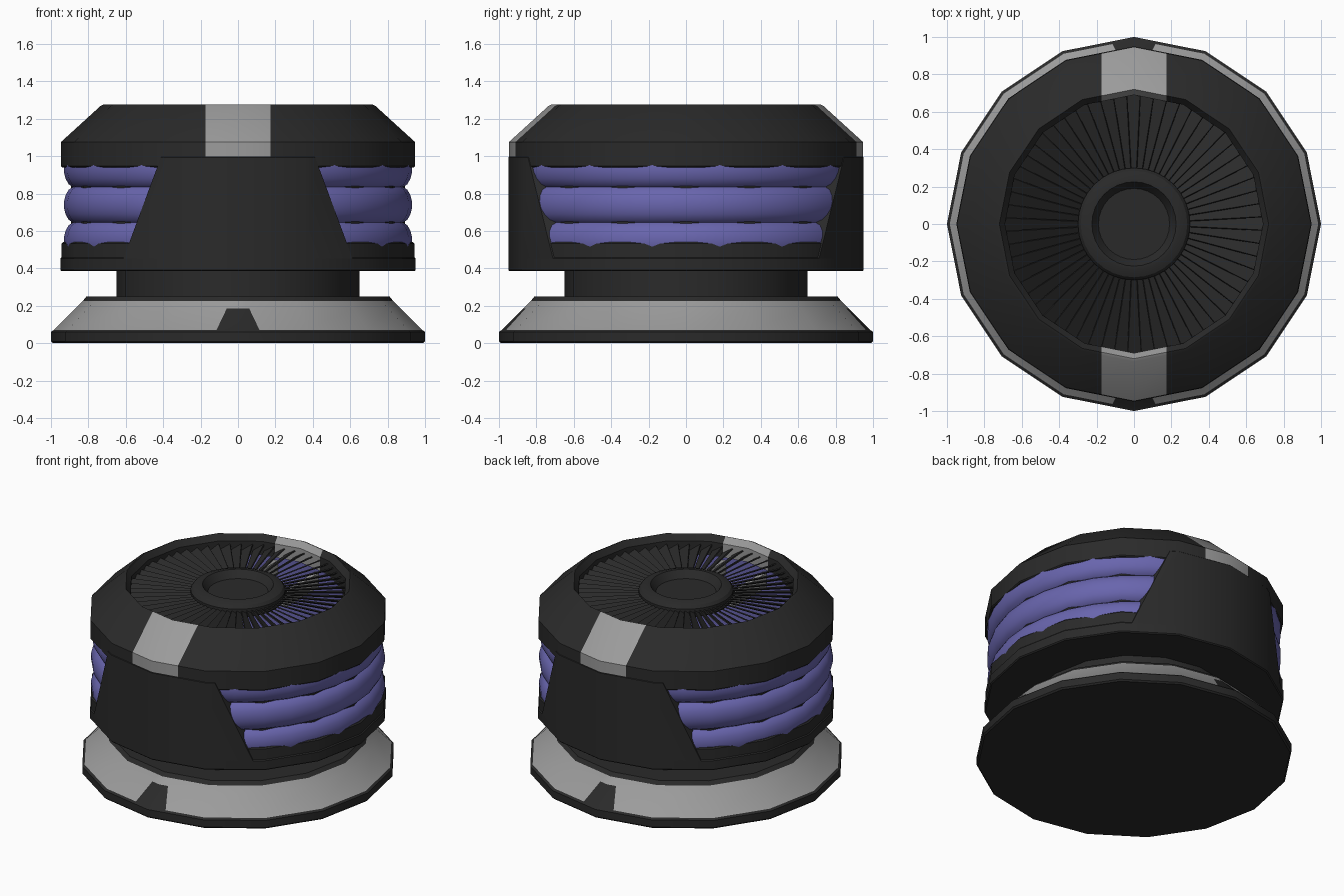
import bpy
import bmesh
from math import cos, sin, pi, radians
from mathutils import Matrix, Vector

if "Cube" in bpy.data.objects:
    bpy.data.objects.remove(bpy.data.objects["Cube"])


def material(name, rgb):
    mat = bpy.data.materials.new(name)
    mat.use_nodes = True
    mat.diffuse_color = (*rgb, 1)
    mat.node_tree.nodes["Principled BSDF"].inputs["Base Color"].default_value = (*rgb, 1)
    return mat


DARK = material("charcoal", (0.023, 0.023, 0.023))
GREY = material("light grey", (0.33, 0.33, 0.33))
BLUE = material("violet blue", (0.14, 0.13, 0.42))


def revolve(profile, sides=16, closed=False):
    """Spin a radius/height profile round the z axis."""
    bm = bmesh.new()
    verts = [bm.verts.new((r, 0, z)) for r, z in profile]
    edges = [bm.edges.new(pair) for pair in zip(verts, verts[1:])]
    if closed:
        edges.append(bm.edges.new((verts[-1], verts[0])))
    bmesh.ops.spin(bm, geom=verts + edges, cent=(0, 0, 0), axis=(0, 0, 1),
                   angle=2 * pi, steps=sides)
    bmesh.ops.remove_doubles(bm, verts=bm.verts, dist=0.0005)
    bmesh.ops.recalc_face_normals(bm, faces=bm.faces)
    return bm


def cut(bm, point, normal, clear=False):
    bmesh.ops.bisect_plane(bm, geom=bm.verts[:] + bm.edges[:] + bm.faces[:],
                           plane_co=point, plane_no=normal, clear_outer=clear)


def finish(bm, name, *mats, smooth=True):
    mesh = bpy.data.meshes.new(name)
    bm.to_mesh(mesh)
    bm.free()
    for mat in mats:
        mesh.materials.append(mat)
    obj = bpy.data.objects.new(name, mesh)
    bpy.context.collection.objects.link(obj)
    if smooth:
        bpy.ops.object.select_all(action="DESELECT")
        obj.select_set(True)
        bpy.context.view_layer.objects.active = obj
        bpy.ops.object.shade_smooth_by_angle(angle=radians(30))
    return obj


# Base with a grey sloping skirt and a dark marker at front and back
base = revolve([(0, 0), (0.99, 0), (1, 0.01), (1, 0.06), (0.985, 0.07),
                (0.83, 0.225), (0.81, 0.25), (0, 0.25)])
for side in (-1, 1):
    cut(base, (side * 0.115, 0, 0.07), (side * 0.115, 0, 0.055))
cut(base, (0, 0, 0.185), (0, 0, 1))
for face in base.faces:
    c = face.calc_center_median()
    on_skirt = 0.071 < c.z < 0.224
    in_marker = c.z < 0.185 and abs(c.x) < 0.115 - 0.48 * (c.z - 0.07)
    face.material_index = int(on_skirt and not in_marker)
finish(base, "base", DARK, GREY)

# Neck and body floor
finish(revolve([(0.65, 0.24), (0.65, 0.4)]), "neck", DARK)
finish(revolve([(0, 0.385), (0.943, 0.385), (0.95, 0.392), (0.95, 0.452),
                (0.943, 0.46), (0, 0.46)]), "body_floor", DARK)
finish(revolve([(0, 0.455), (0.944, 0.455), (0.944, 0.532), (0.936, 0.54),
                (0, 0.54)]), "body_lip", DARK)

# Front and back panels, left over after trimming a ring on both sides
panels = revolve([(0.86, 0.45), (0.95, 0.45), (0.95, 0.993), (0.943, 1),
                  (0.86, 1)], closed=True)
for side in (-1, 1):
    cut(panels, (side * 0.61, 0, 0.46), (side * 0.54, 0, 0.2), clear=True)
    bmesh.ops.holes_fill(panels, edges=[e for e in panels.edges if e.is_boundary])
bmesh.ops.recalc_face_normals(panels, faces=panels.faces)
finish(panels, "side_panels", DARK)

# Three bulging filter rings around an open core
bulge = [(0.884, -0.095), (0.906, -0.08), (0.922, -0.05), (0.93, -0.018),
         (0.93, 0.018), (0.922, 0.05), (0.906, 0.08)]
outline = [(r, z + level) for level in (0.55, 0.74, 0.93) for r, z in bulge]
finish(revolve(outline + [(0.69, 1.02), (0.69, 0.5)], 32, closed=True),
       "filter_rings", BLUE)
finish(revolve([(0.893, 0.5), (0.893, 0.96)]), "filter_core", DARK)
finish(revolve([(0.675, 0.5), (0.675, 1.15)]), "filter_liner", BLUE)

# Cap ring with a grey band over the front and back
cap = revolve([(0.70, 0.94), (0.94, 0.94), (0.947, 0.947), (0.947, 1.075),
               (0.735, 1.268), (0.72, 1.275), (0.69, 1.235), (0.69, 1.13)],
              closed=True)
for side in (-1, 1):
    cut(cap, (side * 0.175, 0, 0), (1, 0, 0))
cut(cap, (0, 0, 0.998), (0, 0, 1))
for face in cap.faces:
    c = face.calc_center_median()
    face.material_index = int(abs(c.x) < 0.175 and c.z > 0.998)
finish(cap, "cap", DARK, GREY)

# Tilted fan blades between hub and cap
BLADES = 60
TILT = radians(33)
fan = bmesh.new()
for i in range(BLADES):
    spin = Matrix.Rotation(2 * pi * i / BLADES, 4, "Z")
    ring = bmesh.ops.create_cube(fan, size=1)["verts"]
    for v in ring:
        radius = 0.69 if v.co.x > 0 else 0.27
        chord = 2 * pi * radius / BLADES * 0.95 / cos(TILT)
        y, z = v.co.y * chord, v.co.z * 0.008
        v.co = spin @ Vector((radius, y * cos(TILT) + z * sin(TILT),
                              1.19 - y * sin(TILT) + z * cos(TILT)))
finish(fan, "fan_blades", DARK, smooth=False)

# Hub with a shallow dish
finish(revolve([(0, 1.15), (0.285, 1.15), (0.3, 1.165), (0.3, 1.215),
                (0.285, 1.235), (0.245, 1.25), (0.225, 1.25), (0.19, 1.2),
                (0, 1.2)], 32), "hub", DARK)

# Grey rails under the blades, carrying on from the bands
rails = bmesh.new()
for x in (-0.16, 0.16):
    for y in (-0.47, 0.47):
        place = Matrix.Translation((x, y, 1.08)) @ Matrix.Diagonal((0.03, 0.4, 0.1, 1))
        bmesh.ops.create_cube(rails, size=1, matrix=place)
finish(rails, "inner_rails", GREY, smooth=False)
